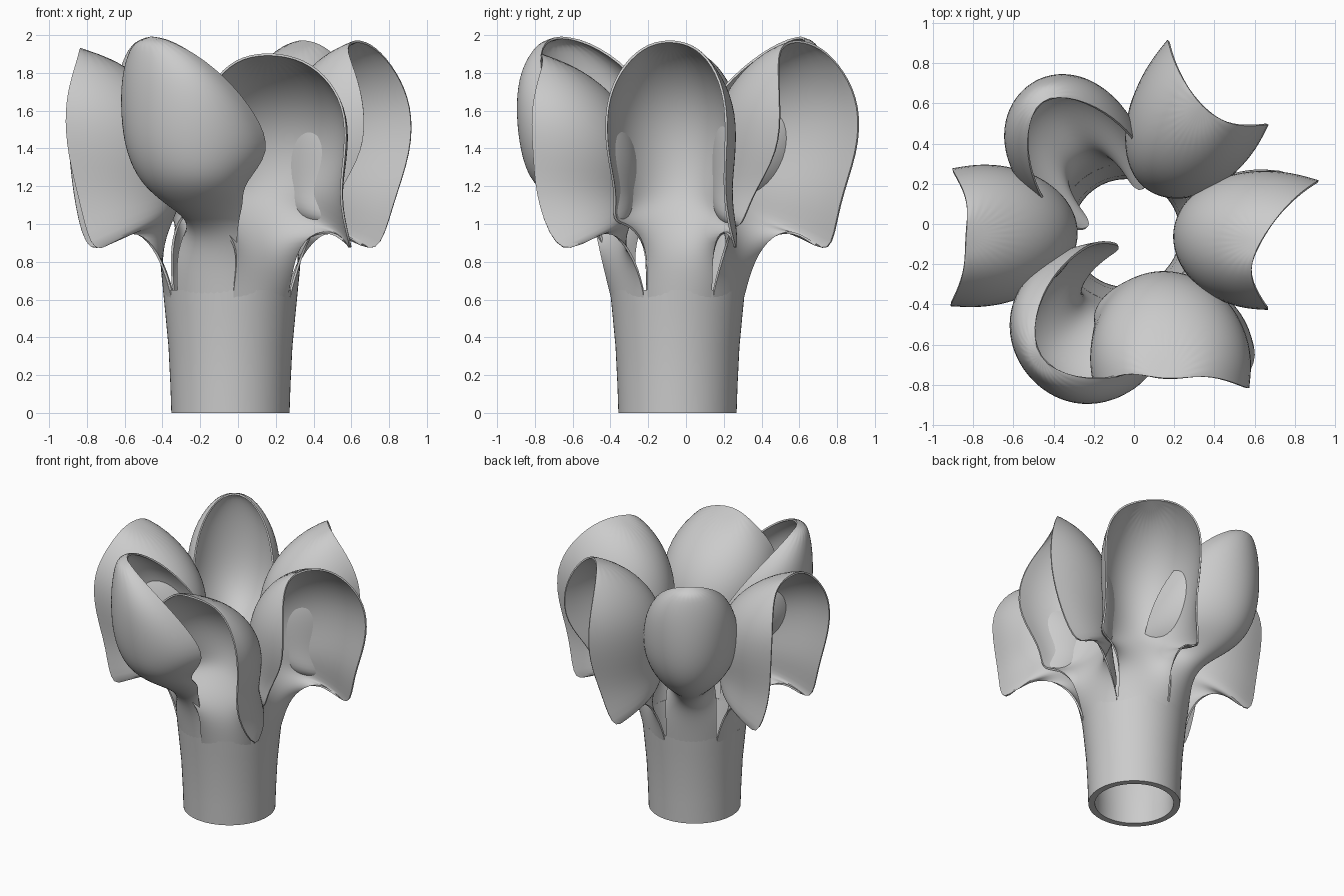
import bpy
import bmesh
from math import sin, cos, pi, radians
from mathutils import Matrix, Vector

default_cube = bpy.data.objects.get("Cube")
if default_cube:
    bpy.data.objects.remove(default_cube, do_unlink=True)

# Single clay colour
clay = bpy.data.materials.new("clay_grey")
clay.use_nodes = True
clay_colour = (0.6, 0.6, 0.6, 1)
clay.diffuse_color = clay_colour
clay.node_tree.nodes["Principled BSDF"].inputs["Base Color"].default_value = clay_colour

CENTRE = Vector((-0.04, -0.045, 0))
COLUMNS = 16
NECK = 1.1  # height above which a petal is scaled to its own top

# Rows from the stem to the tip:
# middle distance, middle height, edge distance, edge half width, edge height, sweep
OUTWARD_ROWS = [
    (.344, .60, .298, .172, .60, .52),
    (.370, .80, .360, .170, .81, .70),
    (.350, .92, .46, .20, .95, 1.1),
    (.310, 1.02, .59, .27, .97, 1.4),
    (.275, 1.10, .74, .335, .80, 1.65),
    (.25, 1.18, .81, .29, 1.10, 1.8),
    (.235, 1.32, .90, .32, 1.38, 1.85),
    (.25, 1.52, .90, .325, 1.62, 1.85),
    (.33, 1.71, .83, .265, 1.80, 1.8),
    (.47, 1.86, .74, .155, 1.93, 1.7),
    (.67, 1.97, .67, 0, 1.97, 1.6),
]
INWARD_ROWS = [
    (.344, .60, .298, .172, .60, .52),
    (.375, .80, .33, .170, .82, .70),
    (.41, .94, .30, .17, .97, 1.1),
    (.50, 1.03, .24, .165, 1.07, 1.5),
    (.66, 1.11, .12, .17, 1.12, 2.1),
    (.79, 1.22, .14, .25, 1.20, 2.2),
    (.86, 1.38, .22, .32, 1.38, 2.15),
    (.88, 1.58, .33, .33, 1.58, 2.1),
    (.87, 1.78, .50, .30, 1.78, 2.0),
    (.84, 1.92, .68, .19, 1.94, 1.8),
    (.79, 2.01, .79, 0, 2.01, 1.6),
]


def finish(obj):
    """Bake the modifiers, then smooth while keeping the rims crisp."""
    obj.data.materials.append(clay)
    bpy.ops.object.select_all(action='DESELECT')
    obj.select_set(True)
    bpy.context.view_layer.objects.active = obj
    bpy.ops.object.convert(target='MESH')
    bpy.ops.object.shade_smooth_by_angle(angle=radians(40))


def new_object(name, bm):
    mesh = bpy.data.meshes.new(name)
    bmesh.ops.recalc_face_normals(bm, faces=bm.faces)
    bm.to_mesh(mesh)
    bm.free()
    obj = bpy.data.objects.new(name, mesh)
    bpy.context.collection.objects.link(obj)
    return obj


def skin(bm, rows, closed=False):
    """Join neighbouring rows of vertices with quads."""
    for low, high in zip(rows, rows[1:]):
        count = len(low)
        for i in range(count if closed else count - 1):
            j = (i + 1) % count
            bm.faces.new((low[i], low[j], high[j], high[i]))


def wing_edge(rows, index, width, reach, flap):
    """Edge of one wing: its upper part reaches out, its low flap may be tucked."""
    mid_d, mid_z, edge_d, edge_t, edge_z = rows[index][:5]
    if 2 < index < len(rows) - 1:
        edge_t *= width
    if 5 < index < len(rows) - 1:
        edge_d *= reach
    if 1 < index < 6:
        edge_d = mid_d + (edge_d - mid_d) * flap
        edge_z = mid_z + (edge_z - mid_z) * max(0, 2 * flap - 1)
    return edge_d, edge_t, edge_z


def make_petal(name, rows, angle, yaw, pivot, wings, tip, top):
    """Curl a strip of the stem wall into a cup, then twist it about a pivot."""
    bm = bmesh.new()
    grid = []
    last_d, last_z = rows[-1][:2]
    stretch = (top - NECK) / (last_z - NECK)
    for index, values in enumerate(rows):
        mid_d, mid_z, sweep = values[0], values[1], values[-1]
        twist = radians(yaw) * min(1, max(0, index - 1) / 4)
        turn = Matrix.Rotation(twist, 3, 'Z')
        lean = (tip - last_d) * max(0, (index - 6) / 4) ** 1.5
        edges = [wing_edge(rows, index, *wing) for wing in wings]
        row = []
        for column in range(COLUMNS + 1):
            phi = sweep * (2 * column / COLUMNS - 1)
            edge_d, edge_t, edge_z = edges[phi > 0]
            blend = (1 - cos(phi)) / (1 - cos(sweep))
            height = mid_z + (edge_z - mid_z) * blend
            height += max(0, height - NECK) * (stretch - 1)
            point = turn @ Vector((mid_d + (edge_d - mid_d) * blend + lean - pivot,
                                   edge_t * sin(phi) / sin(sweep), height))
            point.x += pivot
            point = Matrix.Rotation(radians(angle), 3, 'Z') @ point
            row.append(bm.verts.new(point + CENTRE))
        grid.append(row)
    skin(bm, grid)
    bmesh.ops.remove_doubles(bm, verts=bm.verts, dist=0.0005)
    petal = new_object(name, bm)
    smooth = petal.modifiers.new("smooth_curve", 'SUBSURF')
    smooth.levels = smooth.render_levels = 2
    shell = petal.modifiers.new("shell", 'SOLIDIFY')
    shell.thickness = 0.012
    shell.offset = 0
    finish(petal)


# Hollow stem, lathed from a closed wall profile
wall = [(.268, 0), (.313, 0), (.318, .15), (.328, .35), (.345, .53),
        (.357, .65), (.345, .65), (.318, .5), (.285, .3), (.27, .12)]
bm = bmesh.new()
SIDES = 64
rings = []
for radius, height in wall + wall[:1]:
    rings.append([bm.verts.new(CENTRE + Vector((radius * cos(2 * pi * i / SIDES),
                                                radius * sin(2 * pi * i / SIDES), height)))
                  for i in range(SIDES)])
skin(bm, rings, closed=True)
bmesh.ops.remove_doubles(bm, verts=bm.verts, dist=0.0005)
finish(new_object("hollow_stem", bm))

# Petals cupped outward: name, angle round the stem, twist,
# clockwise and anticlockwise wings (width, reach, flap), tip, top
for name, angle, yaw, wings, tip, top in [
        ("left_petal", 2, -12, [(1, .86, .65), (1.08, 1.01, 1)], .67, 1.98),
        ("back_left_petal", 61, -4, [(1, .93, .7), (1, 1.02, 1)], .73, 1.98),
        ("right_petal", 179, 4, [(1.05, .93, 1), (1.05, .98, 1)], .80, 1.94),
        ("front_left_petal", -59, -29, [(1.1, .88, .4), (1.28, .92, 1)], .79, 1.91)]:
    make_petal(name, OUTWARD_ROWS, angle, yaw, 0.35, wings, tip, top)

# Petals cupped inward
for name, angle, yaw, wings in [
        ("back_right_petal", 121, 4, [(.82, 1, 1), (.86, 1, 1)]),
        ("front_right_petal", 247, -33, [(1, 1, 1), (1.03, 1, .65)])]:
    make_petal(name, INWARD_ROWS, angle, yaw, 0.5, wings, .81, 2.01)
